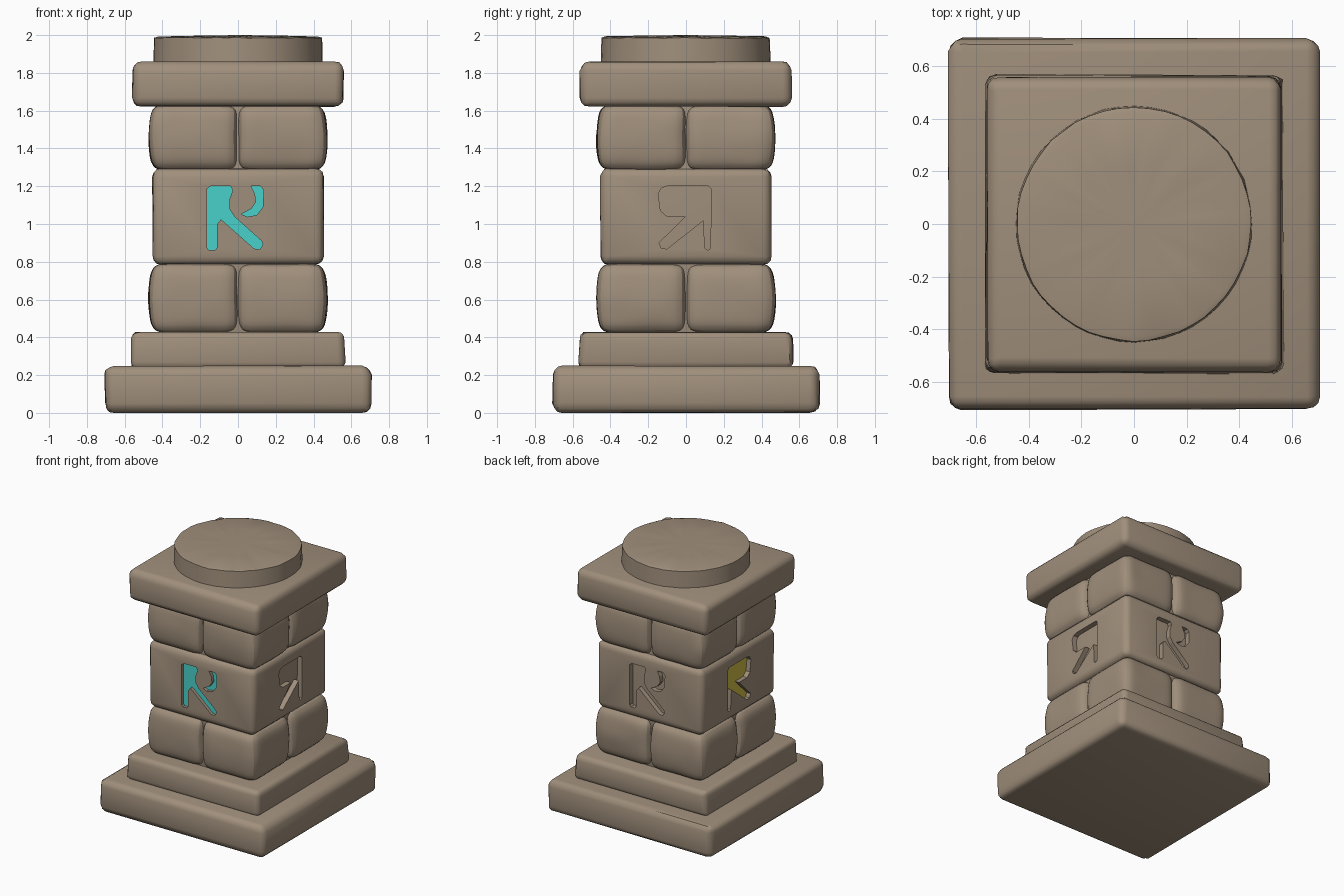
import bpy, bmesh, math, random
from mathutils import Vector, Matrix

if "Cube" in bpy.data.objects:
    bpy.data.objects.remove(bpy.data.objects["Cube"])

random.seed(4)


def material(name, rgb):
    m = bpy.data.materials.new(name)
    m.diffuse_color = (*rgb, 1)
    m.use_nodes = True
    m.node_tree.nodes["Principled BSDF"].inputs["Base Color"].default_value = m.diffuse_color
    return m


STONE = material("tan stone", (0.352, 0.275, 0.2))
CYAN = material("cyan glow", (0.065, 0.638, 0.6))
YELLOW = material("yellow glow", (0.62, 0.49, 0.065))


def finish(bm, name, mats, angle=40):
    bmesh.ops.recalc_face_normals(bm, faces=bm.faces)
    me = bpy.data.meshes.new(name)
    bm.to_mesh(me)
    bm.free()
    ob = bpy.data.objects.new(name, me)
    bpy.context.collection.objects.link(ob)
    for m in mats:
        me.materials.append(m)
    bpy.ops.object.select_all(action='DESELECT')
    ob.select_set(True)
    bpy.context.view_layer.objects.active = ob
    if angle:
        bpy.ops.object.shade_smooth_by_angle(angle=math.radians(angle))
    return ob


def box(bm, half, z0, z1):
    bmesh.ops.create_cube(bm, size=2, matrix=Matrix.Translation((0, 0, (z0 + z1) / 2))
                          @ Matrix.Diagonal((half, half, (z1 - z0) / 2, 1)))


def jitter(bm, amount, low, high):
    for v in bm.verts:
        v.co += Vector([random.uniform(-amount, amount) for _ in range(3)])
        v.co.z = min(max(v.co.z, low), high)


# square slab with worn, rounded edges
def slab(name, half, z0, z1, bevel, taper=1.0, rough=0.004):
    bm = bmesh.new()
    box(bm, half, z0, z1)
    for v in bm.verts:
        if v.co.z > (z0 + z1) / 2:
            v.co.x *= taper
            v.co.y *= taper
    bmesh.ops.bevel(bm, geom=bm.edges[:], offset=bevel, segments=3, profile=0.5, affect='EDGES')
    jitter(bm, rough, z0, z1)
    return finish(bm, name, [STONE], 45)


# bulging stone block for the courses
def stone(name, sx, sy, half, z0, z1):
    bm = bmesh.new()
    bmesh.ops.create_cube(bm, size=2)
    bmesh.ops.subdivide_edges(bm, edges=bm.edges[:], cuts=3, use_grid_fill=True)
    for v in bm.verts:
        x, y, z = v.co
        swell = 1 - 0.05 * z * z
        v.co = (sx * half / 2 * (1 + x) * swell,
                sy * half / 2 * (1 + y) * swell,
                (z0 + z1) / 2 + z * (z1 - z0) / 2)
    jitter(bm, 0.006, z0, z1)
    ob = finish(bm, name, [STONE], 60)
    sub = ob.modifiers.new("round", 'SUBSURF')
    sub.levels = sub.render_levels = 2


slab("base_slab", 0.705, 0.0, 0.25, 0.05)
slab("base_step", 0.57, 0.23, 0.43, 0.04, 0.985)
slab("inner_core", 0.415, 0.40, 1.66, 0.02, rough=0)
slab("cap_slab", 0.56, 1.62, 1.86, 0.05)
for label, z0, z1 in (("lower", 0.42, 0.795), ("upper", 1.28, 1.635)):
    for sx in (-1, 1):
        for sy in (-1, 1):
            side = ("front" if sy < 0 else "back") + ("_left" if sx < 0 else "_right")
            stone(f"{label}_stone_{side}", sx, sy, 0.475, z0, z1)

# round top disc, slightly domed
bm = bmesh.new()
bmesh.ops.create_cone(bm, cap_ends=True, segments=48, radius1=0.45, radius2=0.445, depth=0.15,
                      matrix=Matrix.Translation((0, 0, 1.91)))
top = max(bm.faces, key=lambda f: f.calc_center_median().z)
bmesh.ops.inset_individual(bm, faces=[top], thickness=0.02, depth=0.006)
bmesh.ops.inset_individual(bm, faces=[top], thickness=0.2, depth=0.004)
centre = bmesh.ops.poke(bm, faces=[top])["verts"][0]
jitter(bm, 0.003, 1.83, 2.0)
centre.co.z = 2.0
finish(bm, "top_disc", [STONE], 45)

# abstract carved strokes, as outlines on the front plane (x, z)
BENT = [(-.165, .875), (-.155, .862), (-.12, .862), (-.11, .875), (-.11, 1.0), (-.09, 1.025),
        (.085, .87), (.115, .865), (.132, .89), (.125, .91), (-.02, 1.04), (-.045, 1.08),
        (-.045, 1.13), (-.028, 1.18), (-.04, 1.2), (-.145, 1.2), (-.165, 1.185)]
CRESCENT = [(.07, 1.2), (.12, 1.2), (.135, 1.18), (.132, 1.09), (.1, 1.048), (.05, 1.038),
            (.018, 1.052), (.07, 1.08), (.095, 1.115), (.09, 1.16)]
FILLED = [(-.13, .87), (-.115, .862), (-.1, .87), (-.092, 1.02), (.1, .868), (.13, .872),
          (.143, .9), (.0, 1.04), (.1, 1.04), (.135, 1.07), (.147, 1.16), (.13, 1.19),
          (.1, 1.2), (-.12, 1.2), (-.133, 1.185)]


def prism(outline, y0, y1, turn, flip):
    bm = bmesh.new()
    face = bm.faces.new([bm.verts.new((-u if flip else u, y0, v)) for u, v in outline])
    out = bmesh.ops.extrude_face_region(bm, geom=[face])
    for v in out["geom"]:
        if isinstance(v, bmesh.types.BMVert):
            v.co.y = y1
    return bm, Matrix.Rotation(math.radians(turn), 4, 'Z')


# middle block with recessed marks on four sides
block = slab("middle_block", 0.453, 0.785, 1.295, 0.045, rough=0.003)
marks = (("front", 0, False, 0.03, (BENT, CRESCENT)), ("right", 90, True, 0.05, (FILLED,)),
         ("back", 180, False, 0.045, (BENT, CRESCENT)), ("left", 270, False, 0.04, (FILLED,)))
for side, turn, flip, depth, outlines in marks:
    floor = -0.453 + depth
    for i, outline in enumerate(outlines):
        bm, rot = prism(outline, -0.52, floor, turn, flip)
        bm.transform(rot)
        cutter = finish(bm, "cutter", [STONE], 0)
        cutter.hide_render = True
        mod = block.modifiers.new("carve", 'BOOLEAN')
        mod.operation = 'DIFFERENCE'
        mod.solver = 'EXACT'
        mod.object = cutter
        bpy.context.view_layer.objects.active = block
        bpy.ops.object.modifier_apply(modifier=mod.name)
        bpy.data.objects.remove(cutter)
        # coloured plate on the floor of the recess
        bm, rot = prism(outline, floor - 0.006, floor + 0.002, turn, flip)
        if side == "back":
            bmesh.ops.bisect_plane(bm, geom=bm.verts[:] + bm.edges[:] + bm.faces[:],
                                   plane_co=(-0.1, 0, 0), plane_no=(1, 0, 0))
        for f in bm.faces:
            cyan = side == "front" or (side == "back" and f.calc_center_median().x < -0.09)
            f.material_index = 0 if cyan else 1
        bm.transform(rot)
        finish(bm, f"{side}_mark_{i + 1}", [CYAN, YELLOW], 0)
bpy.context.view_layer.objects.active = block
block.select_set(True)
bpy.ops.object.select_all(action='DESELECT')
block.select_set(True)
bpy.ops.object.shade_smooth_by_angle(angle=math.radians(40))
